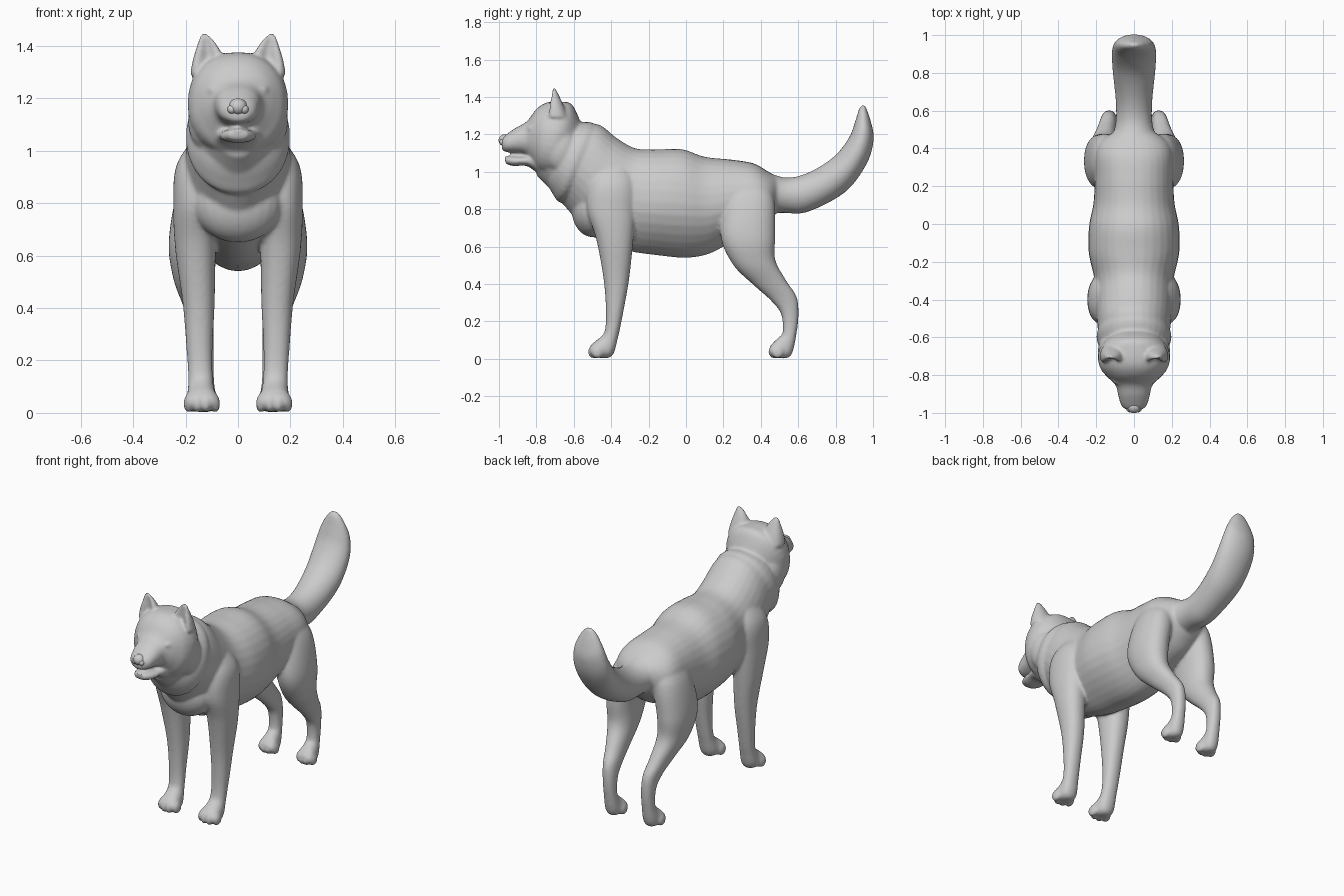
import bpy, bmesh
from math import sin, cos, tau
from mathutils import Vector, Matrix

SEG, SUB = 32, 6


def spline(rows):
    """Catmull-Rom interpolation of station rows."""
    p = [Vector(r) for r in rows]
    p = [p[0]] + p + [p[-1]]
    out = []
    for i in range(1, len(p) - 2):
        a, b, c, d = p[i - 1:i + 3]
        for k in range(SUB):
            t = k / SUB
            out.append(0.5 * (2 * b + (c - a) * t + (2 * a - 5 * b + 4 * c - d) * t * t
                              + (3 * b - a - 3 * c + d) * t ** 3))
    return out + [p[-1]]


def loft(bm, rows, side=1, power=2.2, dent=0, keel=0):
    """Skin of rings; row = edge A (y, z), edge B (y, z), half width, centre x."""
    rings = []
    for ya, za, yb, zb, w, xc in spline(rows):
        mid, half = Vector((0, (ya + yb) / 2, (za + zb) / 2)), Vector((0, (ya - yb) / 2, (za - zb) / 2))
        ring = []
        for i in range(SEG):
            c, s = cos(tau * i / SEG), sin(tau * i / SEG)
            c = abs(c) ** (2 / power) * (1 if c > 0 else -1)
            s = abs(s) ** (2 / power) * (1 if s > 0 else -1)
            if s > 0:
                s *= 1 - dent * (1 - abs(c))
            else:
                c *= 1 - keel * s * s
            v = mid + half * s
            v.x = side * (xc + w * c)
            ring.append(bm.verts.new(v))
        rings.append(ring)
    for a, b in zip(rings, rings[1:]):
        for i in range(SEG):
            j = (i + 1) % SEG
            bm.faces.new((a[i], a[j], b[j], b[i]))
    bm.faces.new(rings[0])
    bm.faces.new(rings[-1])


def blob(bm, loc, size):
    m = Matrix.Translation(loc) @ Matrix.Diagonal((*size, 1))
    bmesh.ops.create_uvsphere(bm, u_segments=24, v_segments=16, radius=1, matrix=m)


def finish(bm, name):
    bmesh.ops.recalc_face_normals(bm, faces=bm.faces)
    me = bpy.data.meshes.new(name)
    bm.to_mesh(me)
    bm.free()
    me.shade_smooth()
    ob = bpy.data.objects.new(name, me)
    bpy.context.collection.objects.link(ob)
    return ob


def mid(rows):
    return [(*r, 0) for r in rows]


body = bmesh.new()

# neck and torso
loft(body, mid([
    (-.61, 1.30, -.80, .98, .15), (-.555, 1.26, -.72, .90, .18), (-.46, 1.25, -.60, .76, .195),
    (-.37, 1.18, -.49, .65, .205), (-.27, 1.125, -.32, .58, .21), (-.15, 1.12, -.15, .553, .24),
    (-.02, 1.12, 0, .54, .238), (.10, 1.08, .12, .56, .215), (.24, 1.065, .24, .62, .208),
    (.36, 1.045, .38, .68, .205), (.44, 1.0, .45, .74, .17), (.50, .965, .49, .79, .09)]),
    power=2.15, keel=.3)

# fur collar
loft(body, mid([
    (-.60, 1.26, -.74, .93, .16), (-.555, 1.265, -.715, .885, .188),
    (-.50, 1.262, -.675, .835, .198), (-.45, 1.22, -.61, .86, .17)]), power=2.1)

# chest fur
blob(body, (0, -.50, .80), (.17, .112, .15))

# head and upper muzzle
loft(body, mid([
    (-.565, 1.27, -.66, .98, .14), (-.61, 1.36, -.70, .97, .178), (-.67, 1.375, -.74, .98, .192),
    (-.745, 1.37, -.79, 1.0, .176), (-.80, 1.335, -.825, 1.05, .138), (-.85, 1.27, -.86, 1.09, .097),
    (-.91, 1.235, -.91, 1.10, .083), (-.96, 1.20, -.96, 1.105, .068),
    (-.985, 1.18, -.985, 1.115, .04)]), power=2.2)

# lower jaw
loft(body, mid([
    (-.76, 1.13, -.78, .98, .10), (-.85, 1.088, -.85, 1.03, .078),
    (-.92, 1.084, -.92, 1.03, .064), (-.97, 1.082, -.965, 1.042, .038)]))

# tail
loft(body, mid([
    (.43, 1.0, .42, .78, .13), (.54, .968, .52, .78, .098), (.66, .998, .65, .785, .097),
    (.79, 1.08, .85, .89, .114), (.87, 1.18, .965, 1.04, .117), (.905, 1.27, 1.003, 1.17, .098),
    (.925, 1.335, .988, 1.27, .06), (.945, 1.36, .96, 1.35, .022)]), power=2)

for side in (1, -1):
    # front legs from shoulder to paw
    loft(body, [
        (-.46, 1.07, -.34, 1.09, .05, .09), (-.52, .95, -.27, .95, .085, .148),
        (-.53, .80, -.27, .78, .084, .163), (-.48, .64, -.285, .60, .077, .162),
        (-.44, .42, -.305, .42, .061, .15), (-.428, .25, -.335, .25, .05, .147),
        (-.434, .15, -.362, .12, .047, .143), (-.455, .118, -.395, .015, .054, .14),
        (-.49, .09, -.465, .005, .062, .138), (-.515, .065, -.512, .02, .05, .138)], side)
    # shoulder muscle
    blob(body, (side * .115, -.41, .84), (.115, .12, .2))
    # hind legs from hip to paw
    loft(body, [
        (.27, 1.0, .40, .98, .05, .09), (.21, .86, .47, .86, .09, .135),
        (.185, .66, .477, .66, .092, .172), (.25, .505, .477, .53, .078, .17),
        (.36, .395, .535, .42, .057, .152), (.45, .315, .59, .335, .045, .138),
        (.508, .24, .602, .25, .039, .132), (.517, .14, .592, .14, .038, .13),
        (.495, .115, .56, .015, .046, .13), (.468, .088, .485, .005, .056, .13),
        (.446, .062, .448, .02, .045, .13)], side)
    # ears, hollow in front
    loft(body, [
        (-.765, 1.29, -.63, 1.29, .068, .115), (-.755, 1.345, -.65, 1.345, .06, .113),
        (-.735, 1.40, -.675, 1.40, .04, .117), (-.716, 1.45, -.70, 1.45, .011, .13)],
        side, dent=1.0)
    # cheek ruff
    blob(body, (side * .125, -.67, 1.12), (.066, .09, .12))
    # brow and closed eyelid relief
    blob(body, (side * .082, -.825, 1.232), (.036, .026, .018))
    # toes
    for k in (-1.5, -.5, .5, 1.5):
        inset = .018 * (abs(k) > 1)
        blob(body, (side * .138 + k * .034, -.492 + inset, .036), (.019, .034, .036))
        blob(body, (side * .13 + k * .03, .472 + inset, .034), (.017, .032, .034))

# fuse everything into one smooth skin
dog = finish(body, "dog_body")
rem = dog.modifiers.new("fuse", 'REMESH')
rem.mode = 'VOXEL'
rem.voxel_size = .0085
rem.use_smooth_shade = True
smo = dog.modifiers.new("soften", 'SMOOTH')
smo.factor = .5
smo.iterations = 8

# nose with nostril wings
nose = bmesh.new()
blob(nose, (0, -.968, 1.168), (.035, .034, .032))
for side in (1, -1):
    blob(nose, (side * .023, -.977, 1.158), (.018, .02, .018))
finish(nose, "nose")
